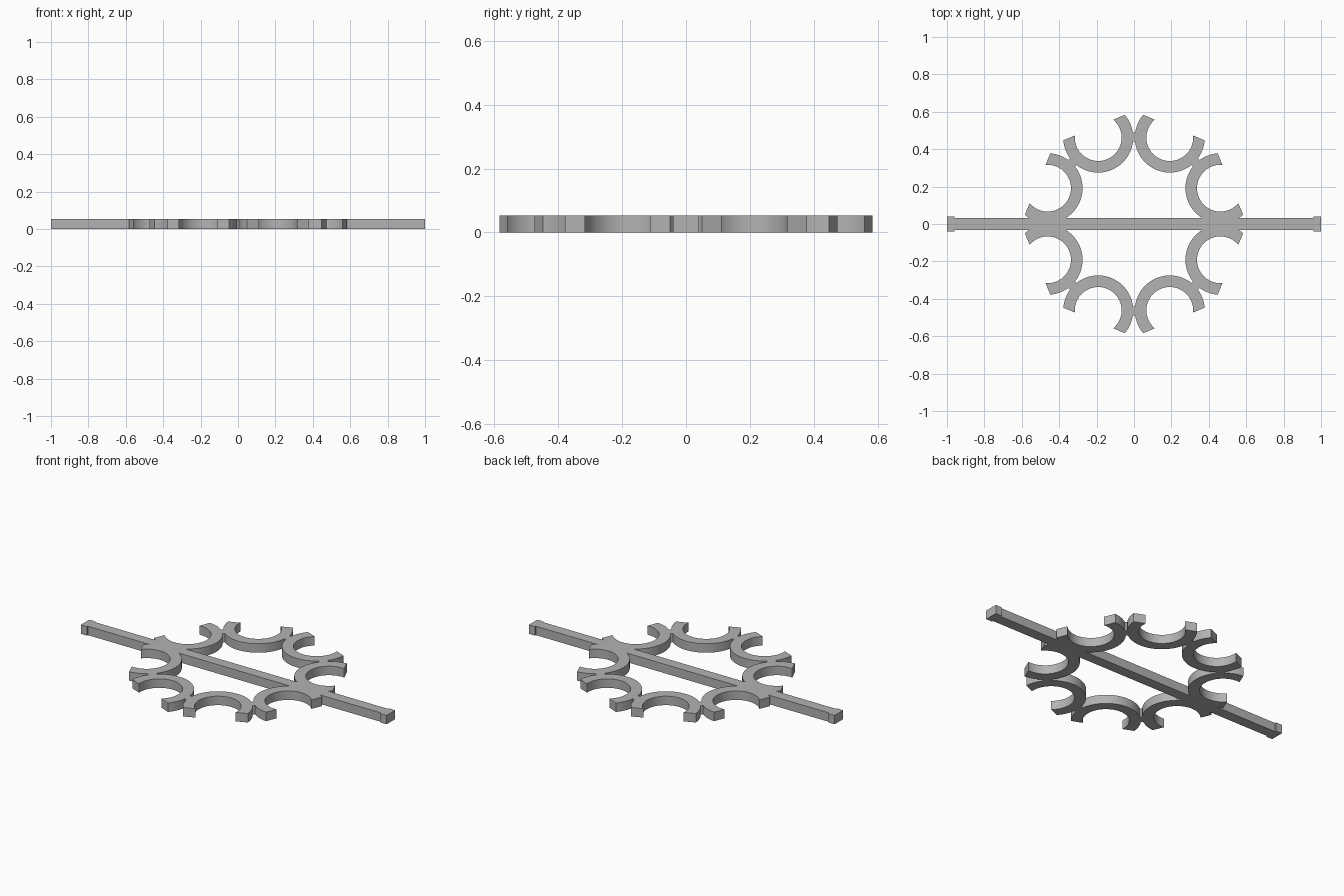
import bpy, bmesh
from math import asin, cos, sin, pi, tau

cube = bpy.data.objects.get("Cube")
if cube:
    bpy.data.objects.remove(cube, do_unlink=True)

HEIGHT = 0.053
RING_RADIUS = 0.5          # distance of crescent centres from the middle
OUTER, INNER = 0.187, 0.125
CUT = 0.058                # flat cut of the crescent tips, beyond the centre
STEPS = 40

grey = bpy.data.materials.new("plain grey")
grey.use_nodes = True
colour = (0.45, 0.45, 0.45, 1)
grey.diffuse_color = colour
grey.node_tree.nodes["Principled BSDF"].inputs["Base Color"].default_value = colour


def extrude(name, outline, angle=0):
    """Raise a flat outline to the common height."""
    bm = bmesh.new()
    face = bm.faces.new([bm.verts.new((x, y, 0)) for x, y in outline])
    raised = bmesh.ops.extrude_face_region(bm, geom=[face])["geom"]
    top = [v for v in raised if isinstance(v, bmesh.types.BMVert)]
    bmesh.ops.translate(bm, verts=top, vec=(0, 0, HEIGHT))
    bmesh.ops.recalc_face_normals(bm, faces=bm.faces)
    mesh = bpy.data.meshes.new(name)
    bm.to_mesh(mesh)
    bm.free()
    mesh.materials.append(grey)
    obj = bpy.data.objects.new(name, mesh)
    bpy.context.collection.objects.link(obj)
    obj.rotation_euler.z = angle
    bpy.ops.object.select_all(action="DESELECT")
    obj.select_set(True)
    bpy.context.view_layer.objects.active = obj
    bpy.ops.object.shade_smooth_by_angle()
    return obj


def box(x0, x1, half):
    return [(x0, -half), (x1, -half), (x1, half), (x0, half)]


def arc(radius):
    """Arc open towards +x, ending on the flat cut line."""
    start = pi / 2 - asin(CUT / radius)
    angles = [start + (tau - 2 * start) * i / STEPS for i in range(STEPS + 1)]
    return [(RING_RADIUS + radius * cos(a), radius * sin(a)) for a in angles]


# Ring of eight crescents opening outwards
crescent = arc(OUTER) + arc(INNER)[::-1]
for i in range(8):
    extrude(f"crescent_{i + 1}", crescent, (i + 0.5) * pi / 4)

# Small bridges joining neighbouring crescents
for i in (1, 2, 3, 5, 6, 7):
    extrude(f"bridge_{i}", box(0.44, 0.49, 0.007), i * pi / 4)

# Long crossbar with slightly wider end blocks
extrude("crossbar", box(-0.96, 0.96, 0.032))
extrude("left_end_block", box(0.96, 1, 0.04))
extrude("right_end_block", box(-1, -0.96, 0.04))
